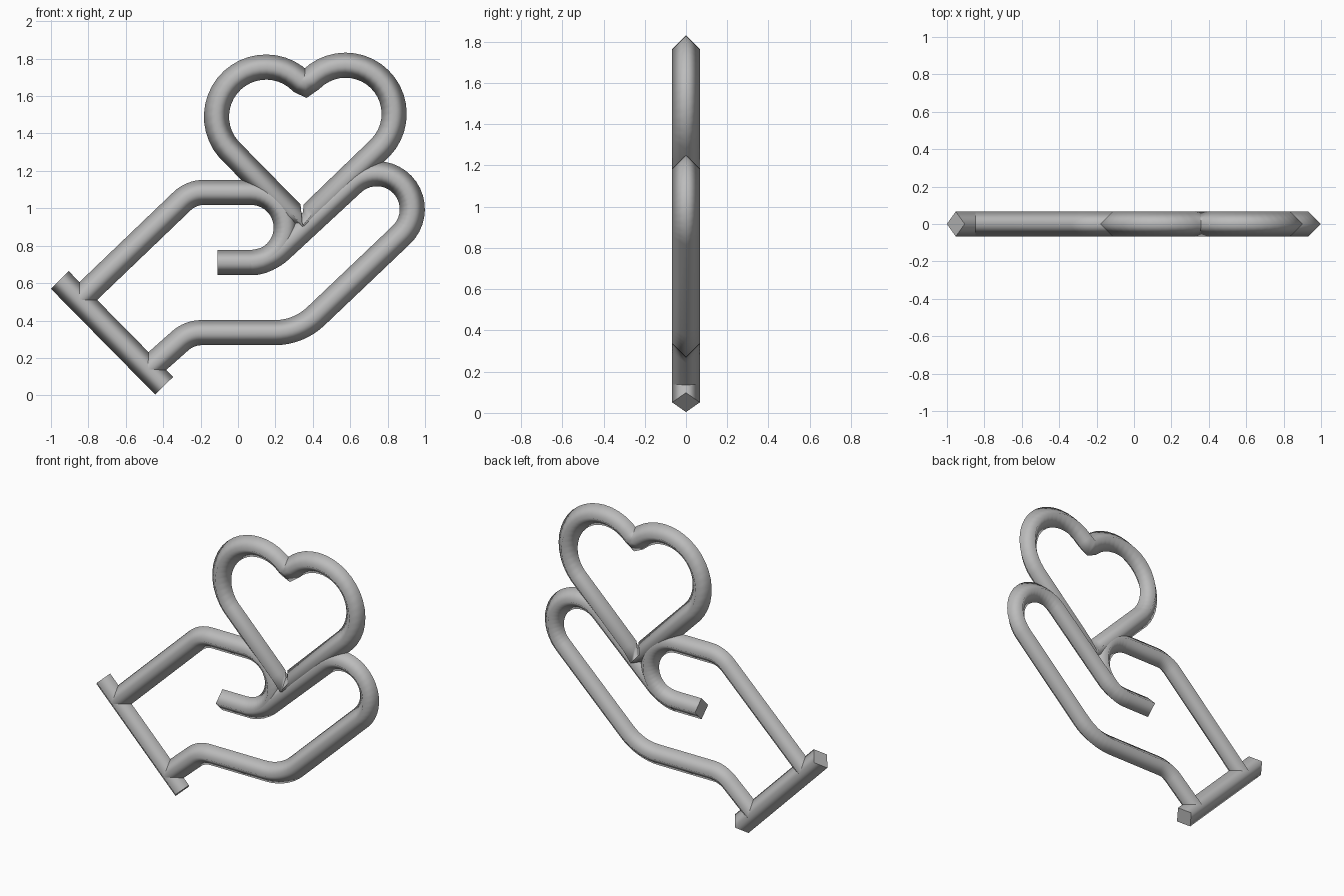
import bpy, bmesh, math
from mathutils import Vector as V

if "Cube" in bpy.data.objects:
    bpy.data.objects.remove(bpy.data.objects["Cube"])

R = 0.067  # half width of the four-sided tube

grey = bpy.data.materials.new("grey")
grey.diffuse_color = (0.5, 0.5, 0.5, 1)
grey.use_nodes = True
grey.node_tree.nodes["Principled BSDF"].inputs["Base Color"].default_value = grey.diffuse_color


def arc(cx, cz, r, a0, a1, n=20):
    """Points on an arc, angles in degrees."""
    angles = [math.radians(a0 + (a1 - a0) * i / n) for i in range(n + 1)]
    return [V((cx + r * math.cos(a), cz + r * math.sin(a))) for a in angles]


def bend(p, q, s, r, n=8):
    """Round the corner q between p and s with radius r."""
    p, q, s = V(p), V(q), V(s)
    u, w = (p - q).normalized(), (s - q).normalized()
    half = u.angle(w) / 2
    c = q + (u + w).normalized() * r / math.sin(half)
    t = r / math.tan(half)
    d0, d1 = q + u * t - c, q + w * t - c
    a0 = math.atan2(d0.y, d0.x)
    da = math.atan2(d0.x * d1.y - d0.y * d1.x, d0.dot(d1))
    return arc(c.x, c.y, r, math.degrees(a0), math.degrees(a0 + da), n)


def tube(name, path, closed=False, pinch=None):
    """Sweep a diamond section along a path in the xz plane."""
    path = [V(p) for p in path]
    n = len(path)
    bm = bmesh.new()
    rings = []
    for i, p in enumerate(path):
        a = path[i - 1] if i or closed else None
        b = path[(i + 1) % n] if i < n - 1 or closed else None
        d0 = (p - a).normalized() if a else (b - p).normalized()
        d1 = (b - p).normalized() if b else d0
        t = (d0 + d1).normalized()
        w = R / max(t.dot(d0), 0.5)
        if i == pinch:
            w = 0.015
        ox, oz = -t.y * w, t.x * w
        rings.append([bm.verts.new(c) for c in (
            (p.x + ox, 0, p.y + oz), (p.x, -R, p.y),
            (p.x - ox, 0, p.y - oz), (p.x, R, p.y))])
    for i in range(n if closed else n - 1):
        r0, r1 = rings[i], rings[(i + 1) % n]
        for k in range(4):
            j = (k + 1) % 4
            bm.faces.new((r0[k], r0[j], r1[j], r1[k])).smooth = True
    if not closed:
        for ring in (rings[0], rings[-1]):
            cap = bm.faces.new(ring)
            for e in cap.edges:
                e.smooth = False
    bmesh.ops.recalc_face_normals(bm, faces=bm.faces)
    me = bpy.data.meshes.new(name)
    bm.to_mesh(me)
    bm.free()
    me.materials.append(grey)
    ob = bpy.data.objects.new(name, me)
    bpy.context.collection.objects.link(ob)


# Cuff bar at the wrist
tube("cuff_bar", [(-0.953, 0.617), (-0.395, 0.051)])

# Thumb: wrist, back of the hand, half-round tip
w0 = (-0.85, 0.51)
tube("thumb", [w0] + bend(w0, (-0.25, 1.085), (0.07, 1.085), 0.17)
     + arc(0.07, 0.897, 0.188, 90, -90))

# Palm and finger: inner end, diagonal, fingertip, underside, wrist
f0, f1 = (-0.11, 0.71), (0.155, 0.71)
tip = arc(0.742, 0.995, 0.19, 134, -46)
p1, p2, w1 = (0.324, 0.335), (-0.26, 0.335), (-0.48, 0.14)
tube("palm_and_finger", [f0] + bend(f0, f1, tip[0], 0.25) + tip
     + bend(tip[-1], p1, p2, 0.32) + bend(p1, p2, w1, 0.17) + [w1])

# Heart: left lobe, pointed tip, right lobe, closed at the notch
left = arc(0.15, 1.49, 0.265, 45, 221)
right = arc(0.575, 1.505, 0.26, -44, 135)
heart = ([(0.36, 1.667)] + left + [(0.285, 0.975), (0.345, 0.905), (0.40, 0.975)] + right)
tube("heart", heart, closed=True, pinch=len(left) + 2)
